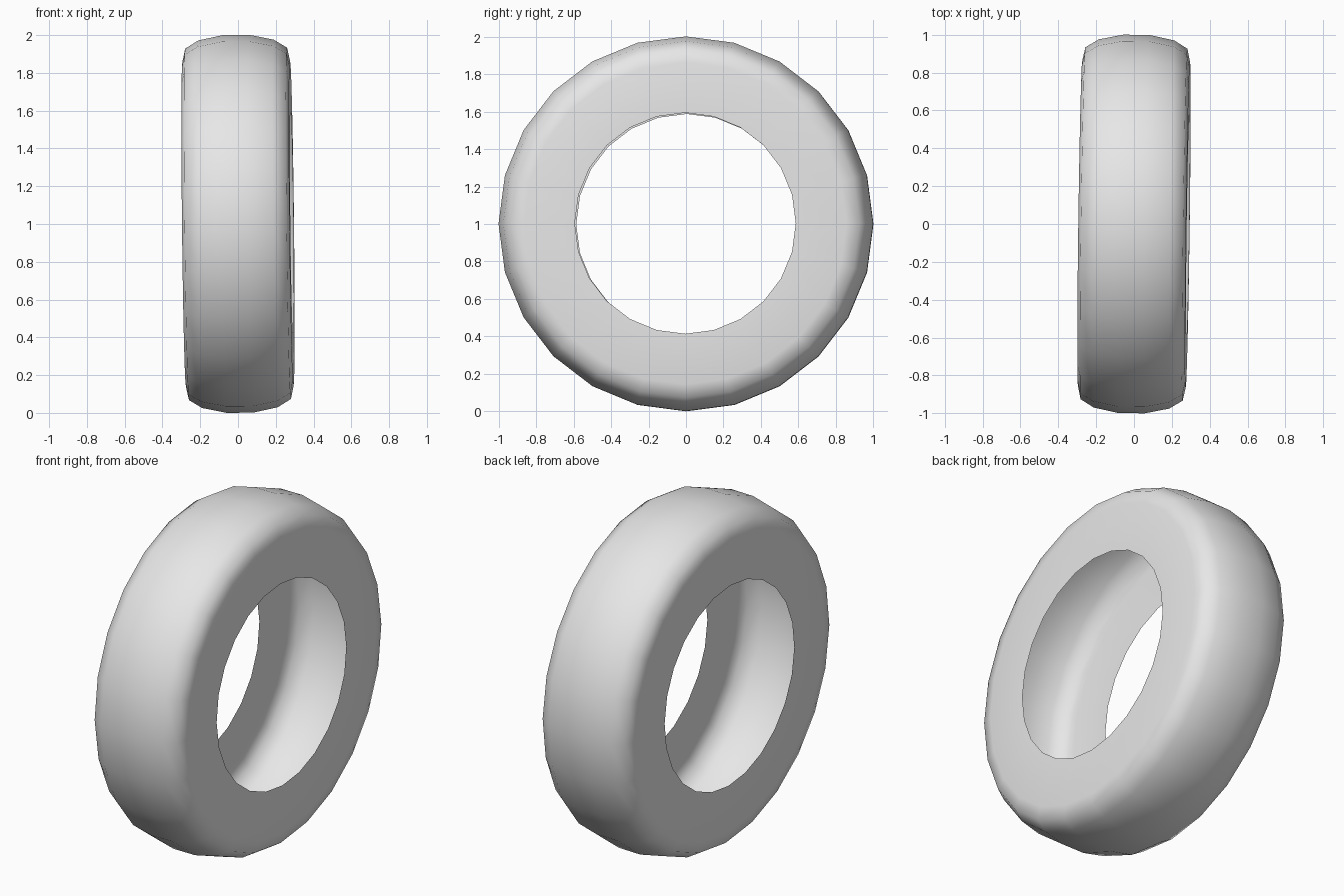
import bpy
import bmesh
import math
from mathutils import Matrix, Vector

cube = bpy.data.objects.get("Cube")
if cube:
    bpy.data.objects.remove(cube, do_unlink=True)

SEGMENTS = 24

# Plain grey rubber
rubber = bpy.data.materials.new("light_grey_rubber")
rubber.use_nodes = True
grey = (0.8, 0.8, 0.8, 1)
rubber.diffuse_color = grey
rubber.node_tree.nodes["Principled BSDF"].inputs["Base Color"].default_value = grey

# Half cross-section as (distance from middle, radius), bead to crown, then mirrored
half = [(0.285, 0.59), (0.285, 0.86), (0.27, 0.93), (0.2, 0.973), (0.07, 1.0)]
profile = [(-x, r) for x, r in half] + half[::-1]

# Spin the open section round the axle: a hollow shell open to the hole
bm = bmesh.new()
verts = [bm.verts.new((x, 0, r)) for x, r in profile]
edges = [bm.edges.new(pair) for pair in zip(verts, verts[1:])]
bmesh.ops.spin(bm, geom=verts + edges, cent=(0, 0, 0), axis=(1, 0, 0),
               angle=math.tau, steps=SEGMENTS)
bmesh.ops.remove_doubles(bm, verts=bm.verts, dist=0.0005)
bmesh.ops.recalc_face_normals(bm, faces=bm.faces)

# Make sure the tread faces outwards
tread = max(bm.faces, key=lambda f: f.calc_center_median().yz.length)
if tread.normal.dot(tread.calc_center_median()) < 0:
    bmesh.ops.reverse_faces(bm, faces=bm.faces)
for face in bm.faces:
    face.smooth = True

# The tyre leans very slightly off its axle, and rests on the ground
lean = Matrix.Rotation(-0.0135, 4, "Z") @ Matrix.Rotation(-0.011, 4, "Y")
bm.transform(lean)
lowest = min(v.co.z for v in bm.verts)
bm.transform(Matrix.Translation(Vector((0, 0, -lowest))))

mesh = bpy.data.meshes.new("tyre")
bm.to_mesh(mesh)
bm.free()
mesh.materials.append(rubber)
tyre = bpy.data.objects.new("tyre", mesh)
bpy.context.collection.objects.link(tyre)
